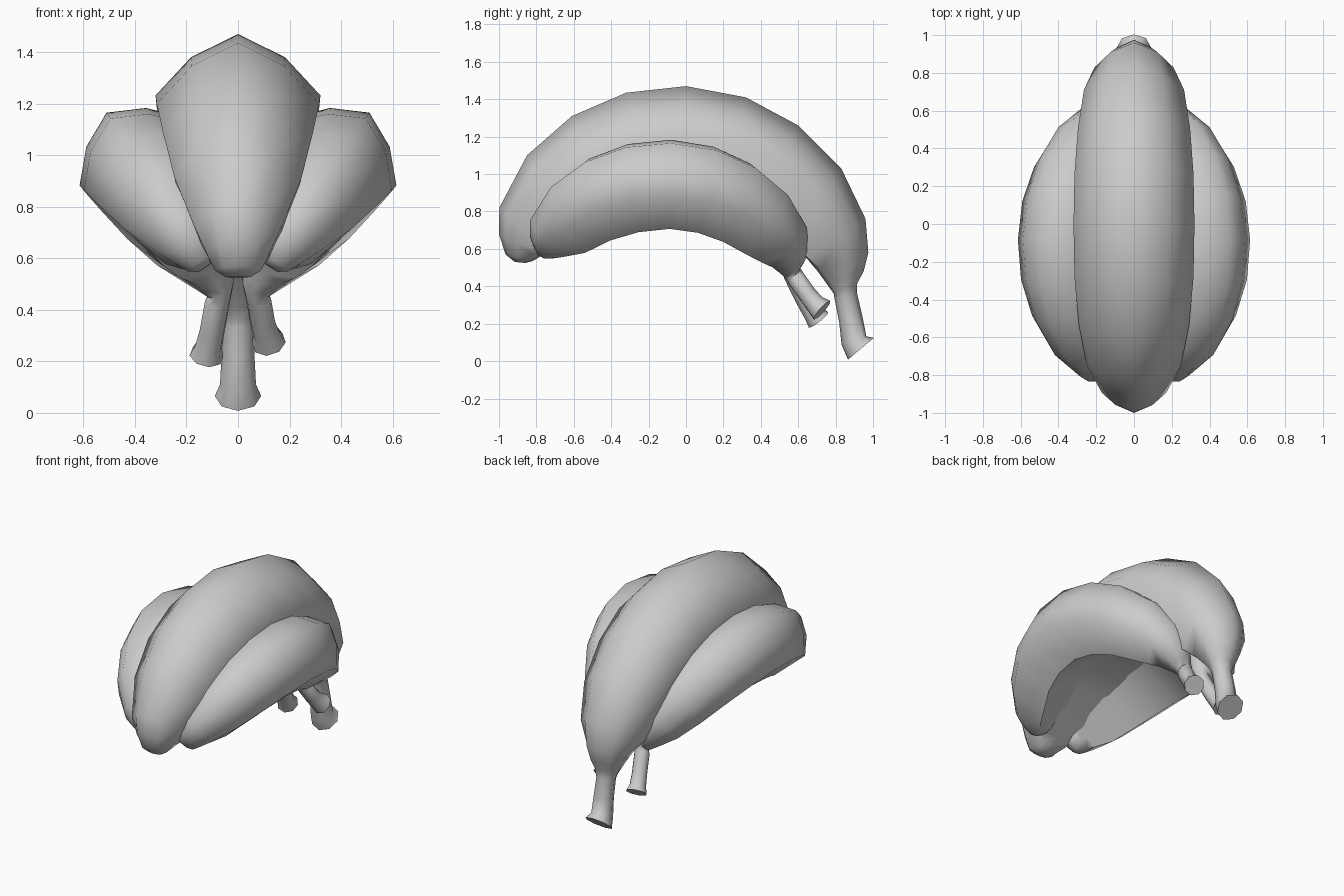
import bpy, bmesh, math
from mathutils import Vector

if "Cube" in bpy.data.objects:
    bpy.data.objects.remove(bpy.data.objects["Cube"])

# Body stations, tip to stem: outer ridge (y, z), flat inner side (y, z), half width, roundness
BODY = [
    (-.915, .53, -.86, .525, .05, 1),
    (-.965, .57, -.82, .535, .09, .6),
    (-1.0, .68, -.785, .555, .125, .3),
    (-.998, .82, -.745, .59, .17, 0),
    (-.85, 1.10, -.61, .655, .248, 0),
    (-.61, 1.31, -.43, .78, .292, 0),
    (-.32, 1.435, -.23, .86, .315, 0),
    (0, 1.47, -.01, .89, .32, 0),
    (.32, 1.41, .19, .855, .315, 0),
    (.60, 1.26, .37, .77, .297, 0),
    (.83, 1.03, .54, .645, .265, 0),
    (.96, .76, .645, .55, .21, .1),
    (.975, .58, .70, .485, .148, .4),
    (.95, .48, .755, .41, .105, .7),
    (.915, .415, .79, .36, .078, 1),
]
# Cross-section (sideways, outer-to-inner): ridged body and round neck
RIDGED = [(0, 0), (.57, .155), (1, .41), (.69, 1), (0, 1), (-.69, 1), (-1, .41), (-.57, .155)]
ROUND = [(math.sin(k * math.pi / 4), .5 - .5 * math.cos(k * math.pi / 4)) for k in range(8)]


def in_place(v):
    return v


def lean(side):
    # Smaller fruit leaning outwards beside the middle one
    c, s, k = math.cos(math.radians(33)), math.sin(math.radians(33)), .755

    def f(v):
        q = v.z - 1.47
        return Vector((side * (.51 + k * (v.x * c + q * s)), k * v.y - .08,
                       1.165 + k * (q * c - v.x * s)))
    return f


def banana(name, place, stem, radii):
    bm = bmesh.new()
    rings = []
    # Body rings
    for oy, oz, iy, iz, w, r in BODY:
        ring = []
        for (xa, ta), (xb, tb) in zip(RIDGED, ROUND):
            x, t = xa + (xb - xa) * r, ta + (tb - ta) * r
            p = Vector((x * w, oy + (iy - oy) * t, oz + (iz - oz) * t))
            ring.append(bm.verts.new(place(p)))
        rings.append(ring)
    # Stem rings follow their own path
    out = rings[-1][0].co - rings[-1][4].co
    across = rings[-1][2].co - rings[-1][6].co
    pts = [Vector(p) for p in stem]
    for i, (p, r) in enumerate(zip(pts, radii)):
        d = (pts[min(i + 1, len(pts) - 1)] - pts[max(i - 1, 0)]).normalized()
        u = (out - d * out.dot(d)).normalized()
        v = d.cross(u)
        if v.dot(across) < 0:
            v = -v
        rings.append([bm.verts.new(p + r * (u * math.cos(k * math.pi / 4) + v * math.sin(k * math.pi / 4)))
                      for k in range(8)])
    # Skin and end caps
    for a, b in zip(rings, rings[1:]):
        for k in range(8):
            j = (k + 1) % 8
            bm.faces.new((a[k], a[j], b[j], b[k]))
    bm.faces.new(rings[0])
    bm.faces.new(rings[-1])
    bmesh.ops.recalc_face_normals(bm, faces=bm.faces)
    mesh = bpy.data.meshes.new(name)
    bm.to_mesh(mesh)
    bm.free()
    ob = bpy.data.objects.new(name, mesh)
    bpy.context.collection.objects.link(ob)
    bpy.ops.object.select_all(action='DESELECT')
    ob.select_set(True)
    bpy.context.view_layer.objects.active = ob
    bpy.ops.object.shade_smooth_by_angle(angle=math.radians(62))


# Three bananas of the bunch
banana("middle_banana", in_place,
       [(0, .855, .345), (0, .882, .22), (0, .898, .11), (0, .935, .066)],
       [.062, .064, .07, .09])
banana("right_banana", lean(1),
       [(.08, .59, .44), (.095, .65, .355), (.11, .69, .305), (.12, .727, .272)],
       [.05, .05, .054, .067])
banana("left_banana", lean(-1),
       [(-.08, .585, .43), (-.1, .64, .32), (-.115, .68, .255), (-.123, .708, .22)],
       [.05, .05, .054, .067])
